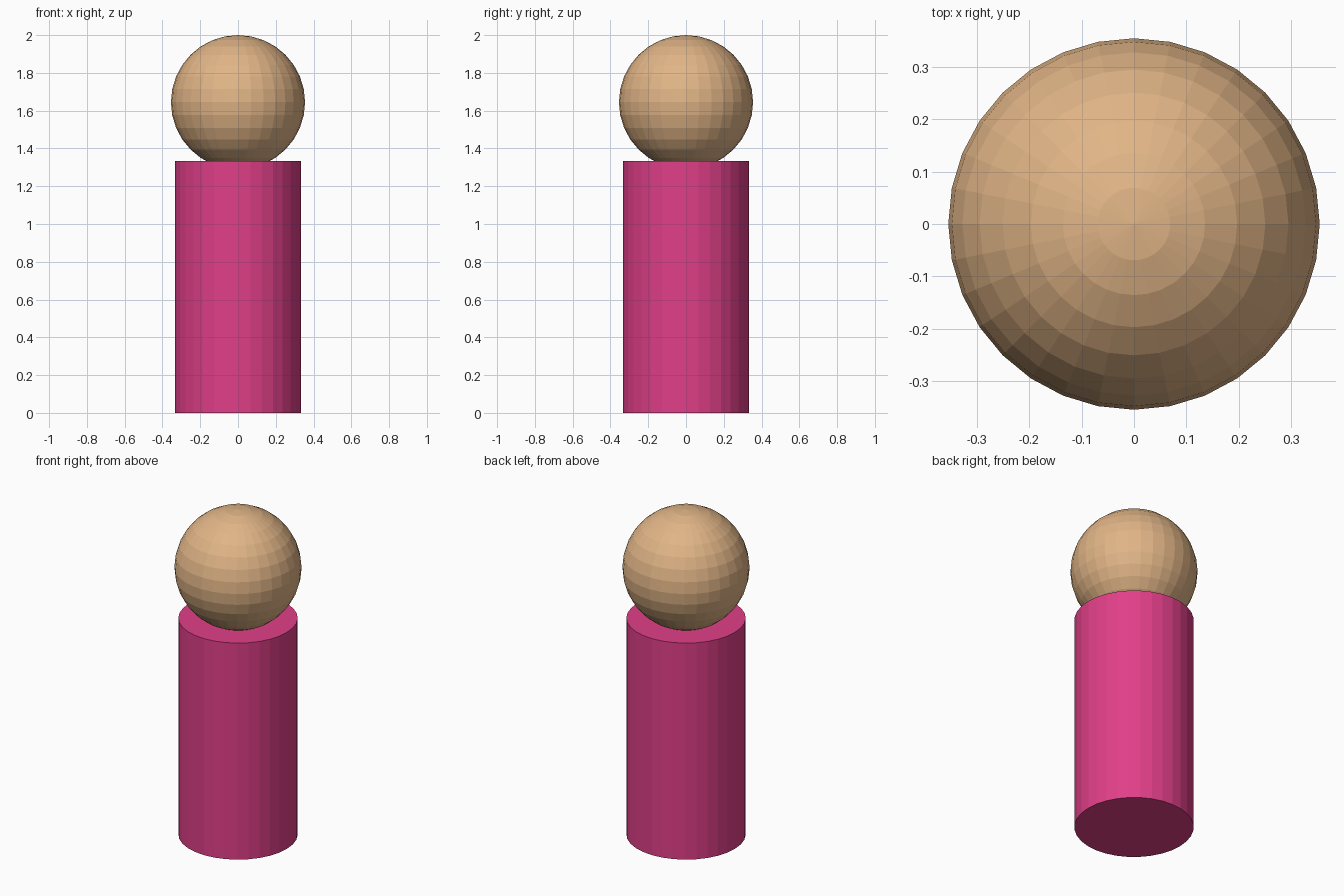
import bpy

if "Cube" in bpy.data.objects:
    bpy.data.objects.remove(bpy.data.objects["Cube"])


def finish(name, color):
    obj = bpy.context.object
    obj.name = name
    mat = bpy.data.materials.new(name + "_color")
    mat.diffuse_color = (*color, 1.0)
    mat.use_nodes = True
    mat.node_tree.nodes["Principled BSDF"].inputs["Base Color"].default_value = mat.diffuse_color
    obj.data.materials.append(mat)


BODY_RADIUS = 0.333
BODY_HEIGHT = 1.333
HEAD_RADIUS = 0.355

# Body: flat-shaded capped cylinder
bpy.ops.mesh.primitive_cylinder_add(
    vertices=32, radius=BODY_RADIUS, depth=BODY_HEIGHT,
    location=(0, 0, BODY_HEIGHT / 2))
finish("body", (0.75, 0.05, 0.25))

# Head: faceted sphere sunk slightly into the body
bpy.ops.mesh.primitive_uv_sphere_add(
    segments=32, ring_count=16, radius=HEAD_RADIUS,
    location=(0, 0, 2 - HEAD_RADIUS))
finish("head", (0.75, 0.46, 0.24))
